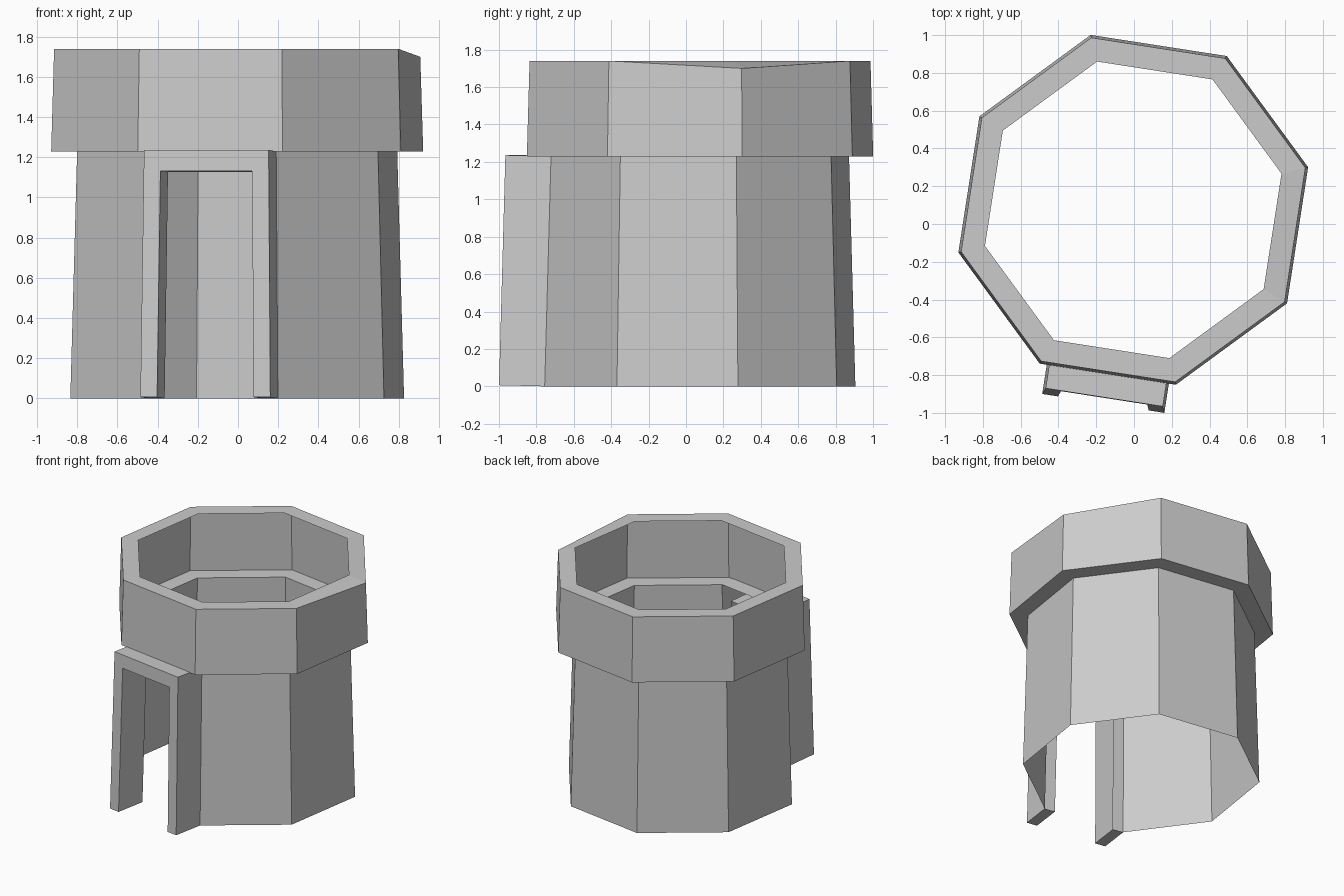
import bpy
import math

if "Cube" in bpy.data.objects:
    bpy.data.objects.remove(bpy.data.objects["Cube"])

CENTRE = (-0.004, 0.075)
START = math.radians(13.7)      # direction of the first octagon corner
STEP = math.radians(45)
WALL_H = 1.23


def make_object(name, verts, faces):
    mesh = bpy.data.meshes.new(name)
    mesh.from_pydata(verts, [], faces)
    mesh.update()
    obj = bpy.data.objects.new(name, mesh)
    bpy.context.collection.objects.link(obj)
    return obj


def octagon(radius, z):
    return [(CENTRE[0] + radius * math.cos(START + i * STEP),
             CENTRE[1] + radius * math.sin(START + i * STEP), z) for i in range(8)]


def octagon_shell(name, profile, skip=()):
    """Join stacked octagon rings (radius, z) into an open shell."""
    verts = [v for r, z in profile for v in octagon(r, z)]
    faces = []
    for k in range(len(profile) - 1):
        for i in range(8):
            if i not in skip:
                j = (i + 1) % 8
                faces.append((k * 8 + i, k * 8 + j, k * 8 + 8 + j, k * 8 + 8 + i))
    return make_object(name, verts, faces)


# Tapered tower wall, open where the doorway stands
R_BOTTOM, R_TOP = 0.855, 0.82
DOOR_SIDE = 5
octagon_shell("tower_wall", [(R_BOTTOM, 0), (R_TOP, WALL_H)], skip=(DOOR_SIDE,))

# Overhanging collar: ledge, outer wall and top lip
collar = octagon_shell("collar", [(R_TOP, WALL_H), (0.953, WALL_H),
                                  (0.938, 1.74), (0.808, 1.74)])
collar.data.vertices[16].co.z = 1.70    # one chipped corner

# Doorway: the missing wall side pushed outward, with an opening through it
angle = START + (DOOR_SIDE + 0.5) * STEP
n = (math.cos(angle), math.sin(angle))
t = (-n[1], n[0])
DEPTH, RISE, JAMB = 0.247, 0.006, 0.084


def door_point(side, z, inset, out):
    r = R_BOTTOM + (R_TOP - R_BOTTOM) * z / WALL_H
    a = side * (r * math.sin(STEP / 2) - inset)
    b = r * math.cos(STEP / 2) + out * DEPTH
    return (CENTRE[0] + t[0] * a + n[0] * b,
            CENTRE[1] + t[1] * a + n[1] * b, z + out * RISE)


def door_loop(height, inset, out):
    return [door_point(s, z, inset, out)
            for s, z in ((-1, 0), (-1, height), (1, height), (1, 0))]


loops = [door_loop(WALL_H, 0, 0), door_loop(WALL_H, 0, 1),
         door_loop(1.126, JAMB, 1), door_loop(1.126, JAMB, 0)]
verts = [v for loop in loops for v in loop]
faces = [(k * 4 + i, k * 4 + 4 + i, k * 4 + 5 + i, k * 4 + 1 + i)
         for k in range(3) for i in range(3)]
faces += [(12, 8, 4, 0), (3, 7, 11, 15)]    # jamb feet
make_object("doorway", verts, faces)
